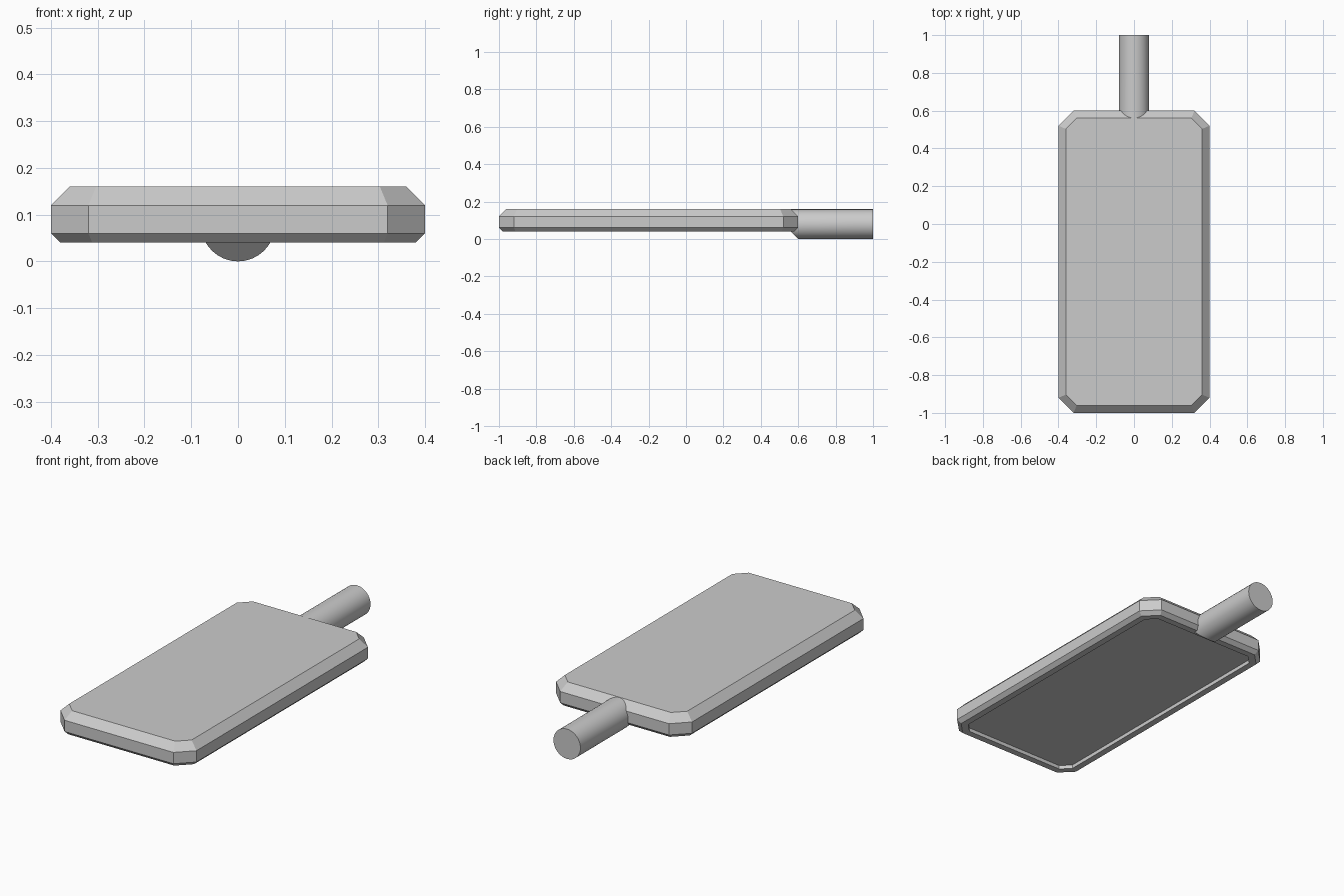
import bpy
import bmesh
import math
from mathutils import Matrix

default = bpy.data.objects.get("Cube")
if default:
    bpy.data.objects.remove(default, do_unlink=True)

GREY = (0.6, 0.6, 0.6, 1)
grey = bpy.data.materials.new("plain grey")
grey.use_nodes = True
grey.diffuse_color = GREY
grey.node_tree.nodes["Principled BSDF"].inputs["Base Color"].default_value = GREY


def add_object(name, bm):
    bmesh.ops.recalc_face_normals(bm, faces=bm.faces)
    mesh = bpy.data.meshes.new(name)
    bm.to_mesh(mesh)
    bm.free()
    mesh.materials.append(grey)
    obj = bpy.data.objects.new(name, mesh)
    bpy.context.collection.objects.link(obj)
    return obj


def octagon(bm, inset, z):
    """Ring of a clipped rectangle, offset evenly inwards."""
    hx, hy = 0.4 - inset, 0.8 - inset
    cut = 0.08 - inset * (1 - math.tan(math.pi / 8))
    cut = 0.08 - inset * (2 - math.sqrt(2))
    quarter = [(hx, hy - cut), (hx - cut, hy)]
    ring = quarter + [(-x, y) for x, y in reversed(quarter)]
    ring += [(-x, -y) for x, y in ring]
    return [bm.verts.new((x, y - 0.2, z)) for x, y in ring]


# Tray: chamfered slab with a shallow recess underneath
bm = bmesh.new()
levels = [(0.055, 0.06), (0.055, 0.04), (0.02, 0.04), (0, 0.06), (0, 0.12), (0.04, 0.16)]
rings = [octagon(bm, inset, z) for inset, z in levels]
for low, high in zip(rings, rings[1:]):
    for i in range(len(low)):
        j = (i + 1) % len(low)
        bm.faces.new((low[i], low[j], high[j], high[i]))
bm.faces.new(rings[0])
bm.faces.new(rings[-1])
add_object("tray_body", bm)

# Handle: round bar whose inner end is cut on a slant
RADIUS = 0.0795
bm = bmesh.new()
bmesh.ops.create_cone(bm, cap_ends=True, segments=32, radius1=RADIUS, radius2=RADIUS,
                      depth=0.4, matrix=Matrix.Translation((0, 0.8, RADIUS)) @ Matrix.Rotation(math.pi / 2, 4, "X"))
for v in bm.verts:
    if v.co.y < 0.7:
        v.co.y = 0.6 - v.co.z
handle = add_object("handle", bm)
bpy.context.view_layer.objects.active = handle
handle.select_set(True)
bpy.ops.object.shade_smooth_by_angle(angle=math.radians(30))
